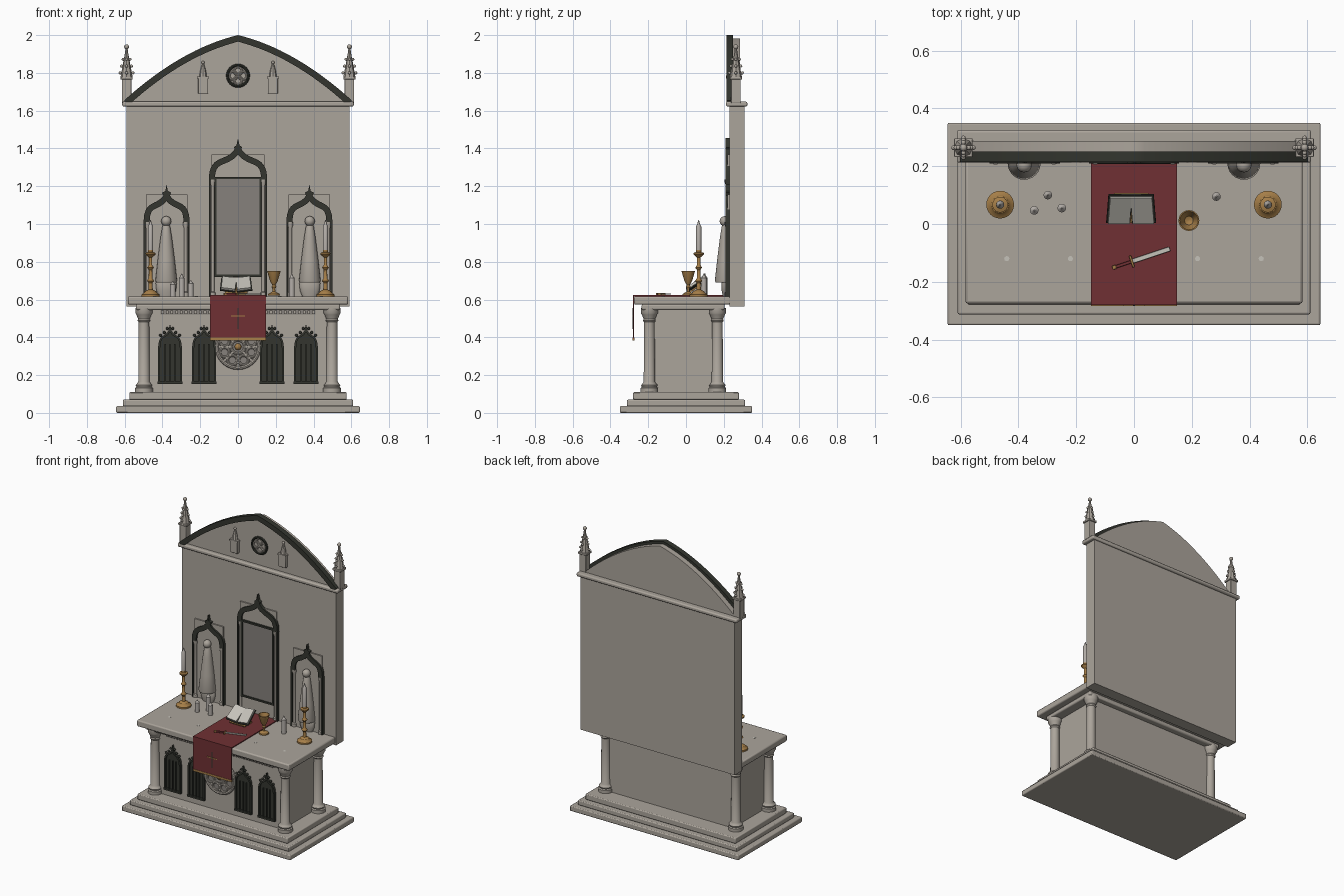
import bpy, bmesh, math
from mathutils import Vector, Matrix, Euler

if "Cube" in bpy.data.objects:
    bpy.data.objects.remove(bpy.data.objects["Cube"])

def mat(name, c):
    m = bpy.data.materials.new(name)
    m.diffuse_color = (*c, 1)
    m.use_nodes = True
    m.node_tree.nodes["Principled BSDF"].inputs["Base Color"].default_value = m.diffuse_color
    return m

STONE = mat("stone", (0.41, 0.375, 0.33))
DARK = mat("dark_iron", (0.033, 0.036, 0.028))
RED = mat("red_cloth", (0.16, 0.03, 0.033))
GOLD = mat("gold", (0.38, 0.21, 0.065))
PANEL = mat("grey_panel", (0.24, 0.22, 0.20))
PAGE = mat("page", (0.56, 0.54, 0.49))
WAX = mat("wax", (0.45, 0.42, 0.39))

def finish(name, bm, m, bevel=0):
    bmesh.ops.remove_doubles(bm, verts=bm.verts, dist=1e-6)
    bmesh.ops.recalc_face_normals(bm, faces=bm.faces)
    me = bpy.data.meshes.new(name)
    bm.to_mesh(me)
    bm.free()
    me.materials.append(m)
    o = bpy.data.objects.new(name, me)
    bpy.context.collection.objects.link(o)
    if bevel:
        b = o.modifiers.new("bevel", 'BEVEL')
        b.width, b.segments = bevel, 2
    return o

def box(name, c, s, m, bevel=0, rot=(0, 0, 0)):
    bm = bmesh.new()
    bmesh.ops.create_cube(bm, size=1, matrix=Matrix.LocRotScale(Vector(c), Euler(rot), None) @ Matrix.Diagonal((*s, 1)))
    return finish(name, bm, m, bevel)

def span(name, x, y0, y1, z0, z1, m, bevel=0):
    return box(name, (0, (y0 + y1) / 2, (z0 + z1) / 2), (2 * x, y1 - y0, z1 - z0), m, bevel)

def lathe(name, prof, loc, m, seg=24, ysquash=1):
    bm = bmesh.new()
    rings = [[bm.verts.new((loc[0] + r * math.cos(2 * math.pi * i / seg),
                            loc[1] + ysquash * r * math.sin(2 * math.pi * i / seg), loc[2] + z))
              for i in range(seg)] for r, z in prof]
    for a, b in zip(rings, rings[1:]):
        for i in range(seg):
            j = (i + 1) % seg
            bm.faces.new((a[i], a[j], b[j], b[i]))
    bm.faces.new(rings[0])
    bm.faces.new(rings[-1])
    return finish(name, bm, m)

def prism(name, pts, y0, y1, m):
    bm = bmesh.new()
    f = bm.faces.new([bm.verts.new((x, y0, z)) for x, z in pts])
    r = bmesh.ops.extrude_face_region(bm, geom=[f])
    bmesh.ops.translate(bm, vec=(0, y1 - y0, 0), verts=[v for v in r['geom'] if isinstance(v, bmesh.types.BMVert)])
    return finish(name, bm, m)

def band(name, pts, w, y0, y1, m):
    """strip of width w lying inside (to the right of) a path in the xz plane"""
    bm, secs = bmesh.new(), []
    for i, (x, z) in enumerate(pts):
        a, b = pts[max(i - 1, 0)], pts[min(i + 1, len(pts) - 1)]
        t = Vector((b[0] - a[0], b[1] - a[1])).normalized()
        u, v = x + t.y * w, z - t.x * w
        secs.append([bm.verts.new(p) for p in ((x, y0, z), (u, y0, v), (u, y1, v), (x, y1, z))])
    for a, b in zip(secs, secs[1:]):
        for i in range(4):
            bm.faces.new((a[i], a[(i + 1) % 4], b[(i + 1) % 4], b[i]))
    bm.faces.new(secs[0])
    bm.faces.new(secs[-1])
    return finish(name, bm, m)

def ring(name, x, y, z, R, r, m):
    bpy.ops.mesh.primitive_torus_add(location=(x, y, z), rotation=(math.pi / 2, 0, 0), major_radius=R,
                                     minor_radius=r, major_segments=32, minor_segments=8)
    o = bpy.context.object
    o.name = name
    o.data.materials.append(m)

def ball(name, c, r, m):
    bm = bmesh.new()
    bmesh.ops.create_uvsphere(bm, u_segments=12, v_segments=8, radius=r, matrix=Matrix.Translation(c))
    finish(name, bm, m)

def ogee(cx, z, w, h, n=10):
    half = []
    for i in range(n + 1):
        t = i / n
        k = ((1 - t) ** 3, 3 * t * (1 - t) ** 2, 3 * t * t * (1 - t), t ** 3)
        half.append((-w * (k[0] + k[1] + 0.1 * k[2]), z + h * (0.75 * k[1] + 0.3 * k[2] + k[3])))
    return [(cx + x, q) for x, q in half] + [(cx - x, q) for x, q in half[-2::-1]]

# stepped base
for i, (x, y, z0, z1) in enumerate([(.645, .35, 0, .036), (.61, .313, .036, .07), (.575, .28, .07, .11)]):
    span(f"base_step_{i + 1}", x, -y, y, z0, z1, STONE, .006)

# altar body, moulding, table slab
span("altar_body", .475, -.19, .165, .11, .555, STONE)
span("under_moulding", .54, -.235, .205, .545, .575, STONE, .008)
span("table_slab", .583, -.275, .235, .573, .617, STONE, .008)
for i in range(33):
    box("dentil", (-.4 + i * .025, -.195, .533), (.014, .02, .02), STONE)
span("dentil_shadow_strip", .41, -.194, -.188, .522, .545, PANEL)
for x in (-.44, -.22, .22, .44):
    lathe("slab_inlay", [(.009, 0), (.009, .002)], (x, -.12, .616), PAGE, 10)

# corner columns
COL = [(.047, 0), (.047, .022), (.04, .027), (.044, .037), (.036, .046), (.03, .055), (.028, .37),
       (.034, .378), (.03, .386), (.04, .41), (.045, .418), (.045, .445)]
for sx in (-.498, .498):
    for y in (-.194, .166):
        lathe("corner_column", COL, (sx, y, .11), STONE)

# dark gothic panels on the front
for x in (-.36, -.18, .18, .36):
    prism("gothic_panel", [(x + .061, .154), (x - .061, .154)] + ogee(x, .34, .061, .133), -.196, -.188, DARK)
    band("gothic_panel_frame", [(x - .063, .154)] + ogee(x, .34, .063, .135) + [(x + .063, .154)], .011, -.207, -.19, DARK)
    box("panel_sill", (x, -.2, .16), (.13, .02, .012), DARK)
    for d in (-.025, 0, .025):
        box("panel_mullion", (x + d, -.2, .265), (.006, .01, .2), DARK)
    for s in (-1, 1):
        for d, z in ((.05, .41), (.03, .425), (.014, .447)):
            ball("panel_crocket", (x + s * d, -.2, z), .008, DARK)

# rose tracery in the middle
bm = bmesh.new()
bmesh.ops.create_cone(bm, cap_ends=True, segments=40, radius1=.115, radius2=.115, depth=.008,
                      matrix=Matrix.Translation((0, -.192, .35)) @ Matrix.Rotation(math.pi / 2, 4, 'X'))
finish("rose_back", bm, PANEL)
ring("rose_rim", 0, -.197, .35, .112, .01, STONE)
ring("rose_hub", 0, -.197, .35, .036, .008, STONE)
for i in range(8):
    a = math.pi * (i + .5) / 4
    ring("rose_foil", .077 * math.cos(a), -.197, .35 + .077 * math.sin(a), .025, .007, STONE)
    box("rose_spoke", (.072 * math.cos(a + .39), -.197, .35 + .072 * math.sin(a + .39)), (.07, .01, .007), STONE, 0, (0, -a - .39, 0))
ball("rose_boss", (0, -.2, .35), .018, GOLD)

# cloth runner with hanging front
band("cloth_runner", [(-.148, .623), (.148, .623)], .007, -.278, .225, RED)
span("cloth_hanging", .148, -.281, -.275, .395, .623, RED)
span("cloth_fringe", .148, -.283, -.273, .384, .398, GOLD)
box("cloth_cross_bar", (0, -.282, .512), (.075, .004, .006), GOLD)
box("cloth_cross_post", (0, -.282, .5), (.006, .004, .11), DARK)

# backboard, cornice, gable
span("backboard", .59, .23, .31, .562, 1.625, STONE)
span("cornice", .613, .212, .325, 1.622, 1.648, STONE, .008)
def gable(w, z0, h, n=32):
    out = []
    for i in range(n + 1):
        u = 2 * i / n - 1
        t = 1 - abs(u)
        out.append((w * u, z0 + h * t + .2 * t * (1 - t)))
    return out
prism("gable_wall", gable(.585, 1.64, .342), .24, .287, STONE)
band("gable_trim", gable(.602, 1.655, .345), .034, .214, .25, DARK)

# gable rosette and small niches
ring("gable_rose_rim", 0, .235, 1.785, .055, .008, DARK)
for dx, dz in ((.025, 0), (-.025, 0), (0, .025), (0, -.025)):
    ring("gable_rose_foil", dx, .237, 1.785 + dz, .021, .006, STONE)
for x in (-.185, .185):
    box("gable_niche", (x, .232, 1.733), (.054, .03, .085), STONE, .003)
    box("niche_cap", (x, .23, 1.776), (.062, .036, .01), STONE)
    lathe("niche_spire", [(.02, 0), (.016, .03), (.005, .072)], (x, .232, 1.778), STONE, 8)
    ball("niche_finial", (x, .232, 1.855), .009, STONE)

# corner pinnacles
for x in (-.59, .59):
    box("pinnacle_shaft", (x, .264, 1.705), (.05, .05, .13), STONE, .003)
    box("pinnacle_cap", (x, .264, 1.772), (.064, .064, .014), STONE, .003)
    lathe("pinnacle_spire", [(.032, 0), (.008, .13), (.006, .15)], (x, .264, 1.778), STONE, 8)
    ball("pinnacle_finial", (x, .264, 1.938), .013, STONE)
    for k in range(3):
        r = .034 - .008 * k
        for i in range(4):
            a = math.pi / 2 * i
            ball("pinnacle_crocket", (x + r * math.cos(a), .264 + r * math.sin(a), 1.8 + .036 * k), .008, STONE)

# arched niches on the backboard
for cx, w, z, h, top in ((0, .155, 1.235, .22, 1.368), (-.378, .122, 1.01, .2, 1.155), (.378, .122, 1.01, .2, 1.155)):
    box("niche_surround", (cx, .226, (top + .617) / 2), (1.8 * w, .01, top - .617), STONE)
    band("niche_hood", ogee(cx, z, w, h), .032, .209, .232, DARK)
    for s in (-1, 1):
        box("niche_jamb", (cx + s * (w - .005), .22, (z + .617) / 2), (.009, .022, z - .61), DARK)
        lathe("niche_colonnette", [(.015, 0), (.015, .02), (.009, .025), (.009, z - .65), (.015, z - .632), (.015, z - .617)],
              (cx + s * (w - .021), .22, .617), STONE, 12)
# framed central panel
box("central_panel", (0, .219, .985), (.23, .008, .51), PANEL)
for s in (-1, 1):
    box("panel_frame_side", (s * .119, .216, .985), (.012, .016, .53), DARK)
    box("panel_frame_rail", (0, .216, .985 + s * .259), (.25, .016, .012), DARK)

# robed statues on corbels
for x in (-.38, .38):
    lathe("statue_corbel", [(.04, 0), (.052, .03), (.056, .07), (.052, .076)], (x, .215, .617), STONE, 24, .5)
    lathe("statue_robe", [(.054, 0), (.057, .012), (.045, .12), (.03, .24), (.02, .3), (.012, .315)], (x, .21, .69), STONE)
    ball("statue_head", (x, .205, 1.015), .027, STONE)

# tall candlesticks
STICK = [(.048, 0), (.048, .01), (.034, .018), (.03, .026), (.012, .035), (.01, .07), (.019, .082), (.01, .095),
         (.009, .14), (.018, .152), (.009, .165), (.009, .205), (.027, .222), (.027, .23), (.014, .234), (.014, .245)]
def candle(x, y, z, r, h):
    lathe("candle", [(r, 0), (r, h * .8), (r * .55, h * .87), (.002, h)], (x, y, z), WAX, 12)
for x in (-.463, .463):
    lathe("candlestick", STICK, (x, .067, .617), GOLD)
    candle(x, .067, .855, .014, .165)
# small candles
for x, y, h in ((-.345, .047, .08), (-.298, .1, .12), (-.25, .055, .085), (.285, .095, .12)):
    candle(x, y, .617, .015, h)

# chalice
lathe("chalice", [(.032, 0), (.03, .008), (.008, .02), (.007, .035), (.013, .045), (.008, .055), (.02, .075),
                  (.036, .13), (.032, .13), (.015, .08), (.003, .075)], (.19, .012, .622), GOLD)

# open book on a stand
box("book_stand_foot", (-.01, .055, .628), (.1, .08, .012), GOLD)
box("book_stand_rest", (-.01, .056, .665), (.12, .12, .008), GOLD, 0, (.6, 0, 0))
for s in (-1, 1):
    rot = (.6, -s * .12, 0)
    box("book_cover", (-.01 + s * .041, .053, .677), (.083, .118, .006), DARK, 0, rot)
    box("book_pages", (-.01 + s * .039, .048, .685), (.075, .108, .012), PAGE, 0, rot)

# dagger
A = math.radians(18.4)
def along(name, d0, d1, w, t, m):
    d = (d0 + d1) / 2
    box(name, (-.075 + d * math.cos(A), -.152 + d * math.sin(A), .629), (d1 - d0, w, t), m, .002, (0, 0, A))
along("dagger_pommel", 0, .014, .014, .012, GOLD)
along("dagger_grip", .012, .068, .011, .011, RED)
along("dagger_guard", .067, .075, .042, .012, GOLD)
along("dagger_blade", .074, .21, .016, .006, PAGE)

bpy.ops.object.select_all(action='SELECT')
bpy.context.view_layer.objects.active = bpy.data.objects["altar_body"]
bpy.ops.object.shade_smooth_by_angle(angle=math.radians(35))
